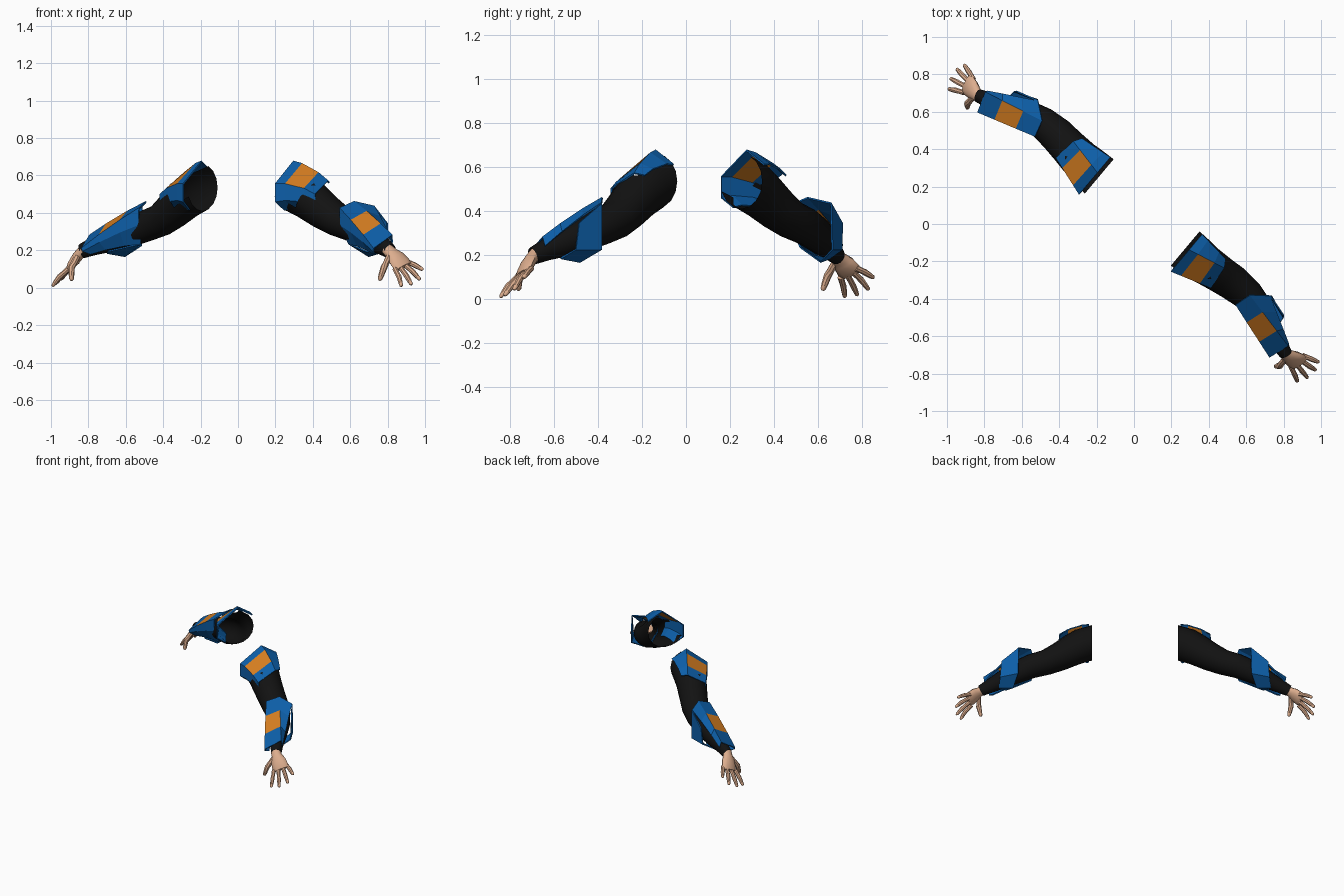
import bpy, bmesh, math
from mathutils import Vector, Matrix

cube = bpy.data.objects.get("Cube")
if cube:
    bpy.data.objects.remove(cube)


def material(name, rgb):
    m = bpy.data.materials.new(name)
    m.use_nodes = True
    m.diffuse_color = (*rgb, 1)
    bsdf = next(n for n in m.node_tree.nodes if n.type == 'BSDF_PRINCIPLED')
    bsdf.inputs["Base Color"].default_value = (*rgb, 1)
    bsdf.inputs["Roughness"].default_value = 0.8
    return m


BLUE = material("armor_blue", (0.004, 0.115, 0.4))
ORANGE = material("panel_orange", (0.68, 0.21, 0.015))
BLACK = material("sleeve_black", (0.006, 0.006, 0.006))
SKIN = material("skin", (0.72, 0.42, 0.27))

# The pair is turned about the vertical axis; arms are modelled along +x first
TURN = Matrix.Rotation(math.radians(-40), 4, 'Z') @ Matrix.Translation((-0.006, 0, 0))


def finish(name, side, rows, mats, closed, caps=False, paint=None, skip=None):
    """Join rows of points into a skin; paint and skip choose faces by (row, column)."""
    bm = bmesh.new()
    place = TURN @ Matrix.Diagonal((side, 1, 1, 1))
    grid = [[bm.verts.new(place @ Vector(p)) for p in row] for row in rows]
    n = len(rows[0])
    for i in range(len(rows) - 1):
        for j in range(n if closed else n - 1):
            if skip and skip(i, j):
                continue
            k = (j + 1) % n
            f = bm.faces.new((grid[i][j], grid[i][k], grid[i + 1][k], grid[i + 1][j]))
            if paint and paint(i, j):
                f.material_index = 1
    if caps:
        bm.faces.new(grid[0])
        bm.faces.new(grid[-1])
    bmesh.ops.recalc_face_normals(bm, faces=bm.faces)
    me = bpy.data.meshes.new(name)
    bm.to_mesh(me)
    bm.free()
    for m in mats:
        me.materials.append(m)
    ob = bpy.data.objects.new(name, me)
    bpy.context.scene.collection.objects.link(ob)
    return ob


def smooth(ob):
    bpy.ops.object.select_all(action='DESELECT')
    ob.select_set(True)
    bpy.context.view_layer.objects.active = ob
    bpy.ops.object.shade_smooth_by_angle(angle=math.radians(40))


def rings(path, sides, across, first_axis=None):
    """Oval rings square to a path of (point, half width, half thickness)."""
    out = []
    for i, (p, w, t) in enumerate(path):
        a, b = path[max(i - 1, 0)][0], path[min(i + 1, len(path) - 1)][0]
        axis = (Vector(b) - Vector(a)).normalized()
        if i == 0 and first_axis:
            axis = Vector(first_axis)
        e = Vector(across)
        e = (e - axis * e.dot(axis)).normalized()
        h = axis.cross(e)
        ang = [2 * math.pi * j / sides for j in range(sides)]
        out.append([Vector(p) + e * w * math.cos(q) + h * t * math.sin(q) for q in ang])
    return out


def plate(name, side, edges, stations, orange_strip, bulge):
    """Faceted shell spanning long edges, each given as (start, end)."""
    rows = []
    for s in stations:
        lift = Vector((0, 0, bulge * 4 * s * (1 - s)))
        rows.append([Vector(a).lerp(Vector(b), s) + lift for a, b in edges])
    ob = finish(name, side, rows, [BLUE, ORANGE], False,
                paint=lambda i, j: i == 1 and j == orange_strip)
    mod = ob.modifiers.new("thickness", 'SOLIDIFY')
    mod.thickness = 0.008
    mod.offset = 0


# Arm: centre, half width, half thickness
ARM = [((.30, .07, .535), .125, .125), ((.37, .075, .51), .118, .12),
       ((.44, .08, .47), .108, .112), ((.53, .09, .41), .1, .1),
       ((.62, .1, .36), .095, .088), ((.72, .1, .33), .085, .085),
       ((.82, .08, .295), .075, .08), ((.92, .045, .255), .06, .065),
       ((1.01, .01, .222), .045, .05), ((1.075, -.01, .195), .035, .04)]

# Shoulder pad edges, back to front
PAD = [((.32, .19, .61), (.5, .17, .56)), ((.32, .085, .675), (.525, .13, .57)),
       ((.32, -.065, .555), (.54, .005, .5)), ((.32, -.065, .46), (.545, .01, .44)),
       ((.33, .0, .415), (.5, .05, .4))]

# Forearm guard edges, front low round to the back
GUARD = [((.725, .065, .235), (.99, -.04, .18)), ((.705, .02, .335), (1.015, -.075, .195)),
         ((.70, .02, .425), (1.02, -.078, .21)), ((.725, .108, .46), (1.055, .03, .28)),
         ((.81, .175, .435), (1.05, .04, .24))]
# Short elbow flap under the guard
FLAP = [((.81, .175, .435), (.93, .14, .345)), ((.815, .178, .225), (.94, .13, .225)),
        ((.85, .08, .168), (.95, .05, .185)), ((.725, .065, .235), (.9, .0, .195))]

ACROSS = Vector((.02, .15, .085)).normalized()
PALM = [((1.055, -.01, .205), .034, .03), ((1.085, -.01, .185), .036, .028),
        ((1.115, -.006, .16), .052, .028), ((1.145, -.002, .13), .058, .024),
        ((1.165, .0, .112), .052, .015)]
# Fingers: root, middle, tip
FINGERS = {"index": ((1.14, -.045, .1), (1.185, -.066, .058), (1.215, -.083, .012)),
           "middle": ((1.153, -.015, .108), (1.205, -.026, .062), (1.243, -.034, .02)),
           "ring": ((1.158, .015, .122), (1.21, .02, .085), (1.25, .026, .046)),
           "little": ((1.148, .04, .14), (1.195, .056, .12), (1.235, .068, .098)),
           "thumb": ((1.09, -.035, .165), (1.09, -.08, .105), (1.076, -.095, .045))}


def open_top(i, j):
    # The sleeve is cut away beneath the shoulder pad
    q = 2 * math.pi * (j + .5) / 16
    return i < 2 and (-math.cos(q) + math.sin(q)) > .35


for label, side in (("left", 1), ("right", -1)):
    smooth(finish(label + "_arm_sleeve", side, rings(ARM, 16, (0, 1, 0), (1, 0, 0)),
                  [BLACK], True, skip=open_top))
    plate(label + "_shoulder_pad", side, PAD, (0, .25, .72, 1), 1, .018)
    plate(label + "_forearm_guard", side, GUARD, (0, .33, .7, 1), 2, .008)
    plate(label + "_elbow_flap", side, FLAP, (0, 1), -1, 0)
    smooth(finish(label + "_palm", side, rings(PALM, 12, ACROSS), [SKIN], True, caps=True))
    for name, (a, b, c) in FINGERS.items():
        r = .018 if name == "thumb" else .0145
        tip = Vector(c) + (Vector(c) - Vector(b)) * .12
        path = [(a, r, r), (Vector(a).lerp(Vector(b), .6), r * .95, r * .95), (b, r, r),
                (Vector(b).lerp(Vector(c), .6), r * .85, r * .85),
                (c, r * .7, r * .65), (tip, r * .3, r * .3)]
        smooth(finish(f"{label}_{name}_finger", side, rings(path, 8, ACROSS),
                      [SKIN], True, caps=True))
